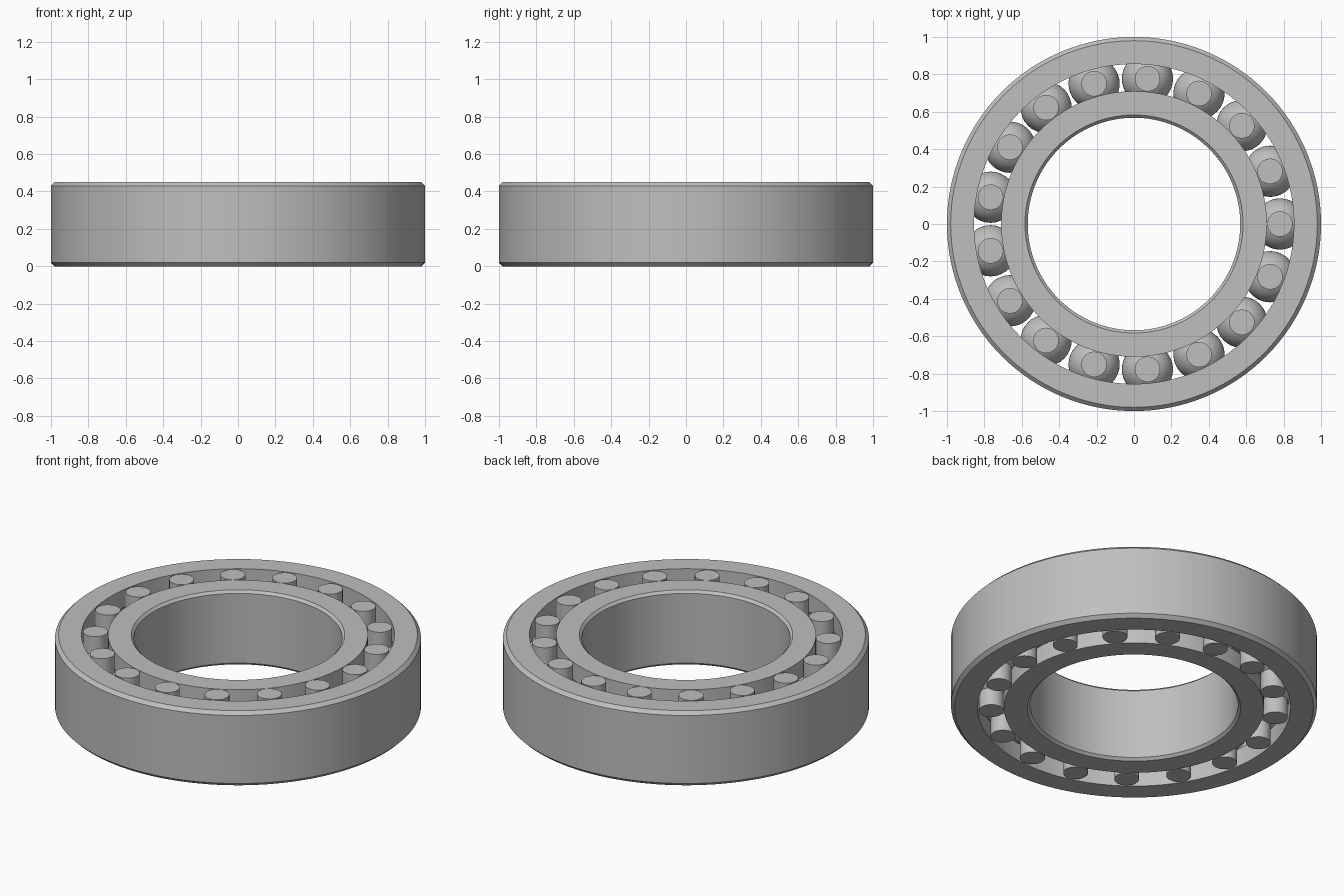
import bpy, bmesh, math
from mathutils import Matrix, Vector

if "Cube" in bpy.data.objects:
    bpy.data.objects.remove(bpy.data.objects["Cube"])

HEIGHT = 0.45
MID = HEIGHT / 2
PITCH = 0.78          # radius of the ball circle
BALL_R = 0.137
PIN_R = 0.068
GROOVE_R = 0.139
COUNT = 17

steel = bpy.data.materials.new("steel_grey")
steel.use_nodes = True
steel.diffuse_color = (0.52, 0.52, 0.52, 1)
steel.node_tree.nodes["Principled BSDF"].inputs["Base Color"].default_value = (0.52, 0.52, 0.52, 1)


def spin_profile(name, points, steps, closed):
    """Revolve an (r, z) profile about the z axis."""
    bm = bmesh.new()
    verts = [bm.verts.new((r, 0, z)) for r, z in points]
    pairs = list(zip(verts, verts[1:]))
    if closed:
        pairs.append((verts[-1], verts[0]))
    edges = [bm.edges.new(p) for p in pairs]
    bmesh.ops.spin(bm, geom=verts + edges, cent=(0, 0, 0), axis=(0, 0, 1),
                   angle=math.tau, steps=steps, use_merge=True)
    bmesh.ops.remove_doubles(bm, verts=bm.verts, dist=1e-5)
    bmesh.ops.recalc_face_normals(bm, faces=bm.faces)
    mesh = bpy.data.meshes.new(name)
    bm.to_mesh(mesh)
    bm.free()
    mesh.materials.append(steel)
    obj = bpy.data.objects.new(name, mesh)
    bpy.context.collection.objects.link(obj)
    return obj


def ring_profile(plain_r, race_r, chamfer):
    """Ring section: chamfered plain side, grooved raceway side."""
    inward = 1 if race_r > plain_r else -1
    edge = plain_r + inward * chamfer
    points = [(race_r, 0), (edge, 0), (plain_r, chamfer),
              (plain_r, HEIGHT - chamfer), (edge, HEIGHT), (race_r, HEIGHT)]
    side = 1 if race_r > PITCH else -1
    half = math.acos(abs(race_r - PITCH) / GROOVE_R)
    for i in range(13):
        a = half * (1 - i / 6)
        points.append((PITCH + side * GROOVE_R * math.cos(a), MID + GROOVE_R * math.sin(a)))
    return points


# Outer and inner rings
parts = [spin_profile("outer_ring", ring_profile(1.0, 0.855, 0.02), 128, True),
         spin_profile("inner_ring", ring_profile(0.568, 0.71, 0.015), 128, True)]

# Ball with a pin through it, one revolved shape
cap = math.asin(PIN_R / BALL_R)
section = [(0, 0), (PIN_R, 0)]
for i in range(17):
    a = math.pi - cap - (math.pi - 2 * cap) * i / 16
    section.append((BALL_R * math.sin(a), MID + BALL_R * math.cos(a)))
section += [(PIN_R, HEIGHT), (0, HEIGHT)]
first = spin_profile("ball_1", section, 32, False)
parts.append(first)

# Smooth shading with sharp rims
bpy.ops.object.select_all(action='DESELECT')
for obj in parts:
    obj.select_set(True)
bpy.context.view_layer.objects.active = first
bpy.ops.object.shade_smooth_by_angle(angle=math.radians(30))

# Balls around the raceway
for i in range(COUNT):
    ball = first if i == 0 else first.copy()
    ball.name = f"ball_{i + 1}"
    ball.location = Matrix.Rotation(math.tau * i / COUNT, 3, 'Z') @ Vector((PITCH, 0, 0))
    if i:
        bpy.context.collection.objects.link(ball)
